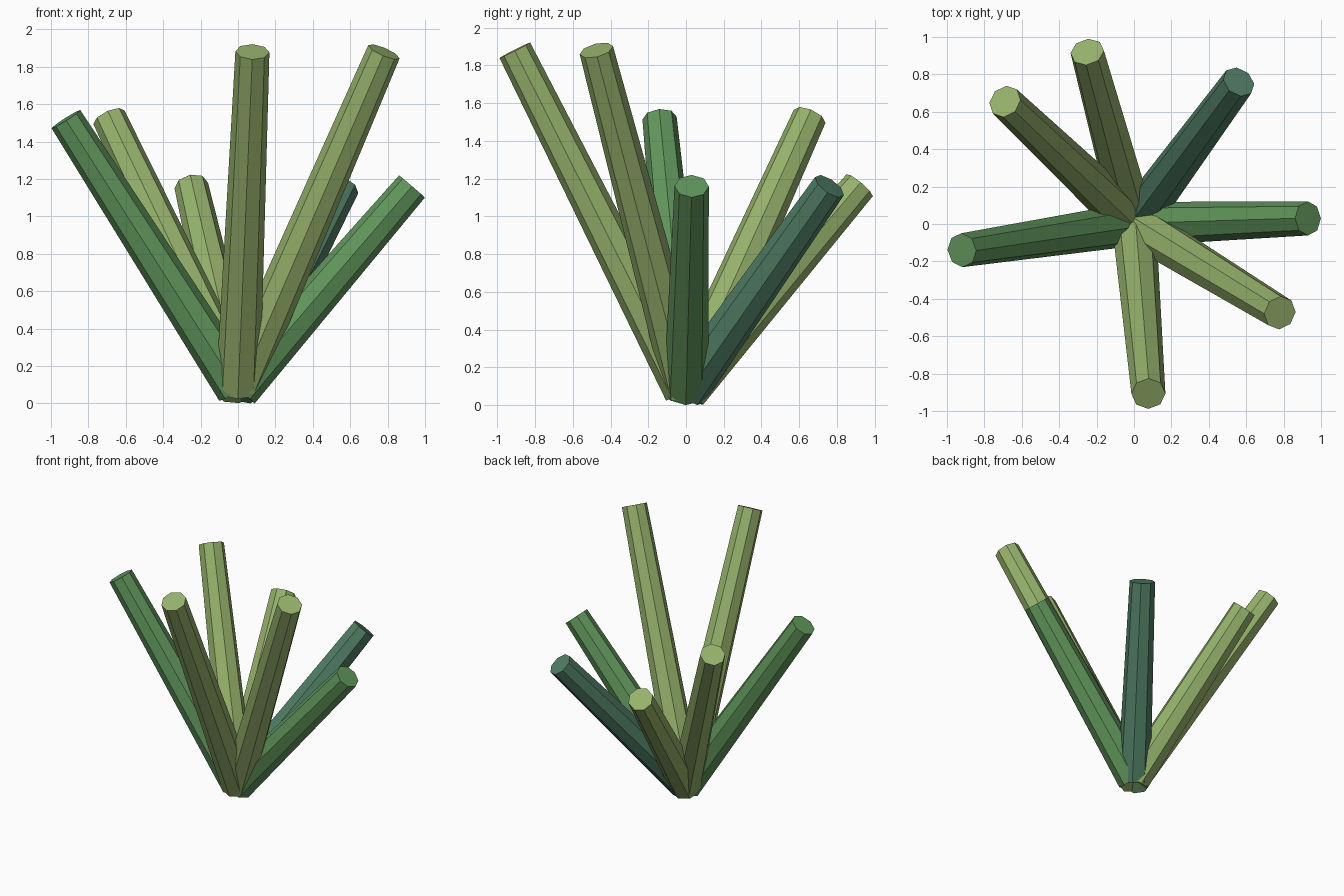
import bpy
from mathutils import Vector

if "Cube" in bpy.data.objects:
    bpy.data.objects.remove(bpy.data.objects["Cube"])

R_BASE, R_TIP, SIDES = 0.118, 0.091, 8
BASE = Vector((0, 0, 0.077))   # all stalks spread from one point


def material(name, srgb):
    m = bpy.data.materials.new(name)
    lin = [((c / 255 + 0.055) / 1.055) ** 2.4 for c in srgb]
    m.diffuse_color = (*lin, 1)
    m.use_nodes = True
    m.node_tree.nodes["Principled BSDF"].inputs["Base Color"].default_value = m.diffuse_color
    return m


olive = material("light_olive", (150, 178, 108))
green = material("leaf_green", (97, 150, 92))
teal = material("teal_green", (80, 125, 100))

# stalk tips and colours, anticlockwise from the right
stalks = [
    ((0.93, 0.03, 1.16), green),
    ((0.56, 0.76, 1.16), teal),
    ((-0.25, 0.92, 1.165), olive),
    ((-0.69, 0.655, 1.53), olive),
    ((-0.92, -0.14, 1.52), green),
    ((0.077, -0.907, 1.88), olive),
    ((0.78, -0.475, 1.88), olive),
]

for i, (tip, mat) in enumerate(stalks):
    tip = Vector(tip)
    axis = tip - BASE
    # tapered eight-sided stalk, leaned from upright onto its axis
    bpy.ops.mesh.primitive_cone_add(vertices=SIDES, radius1=R_BASE, radius2=R_TIP,
                                    depth=axis.length, location=(BASE + tip) / 2)
    ob = bpy.context.object
    ob.name = f"stalk_{i + 1}"
    ob.rotation_mode = 'QUATERNION'
    ob.rotation_quaternion = Vector((0, 0, 1)).rotation_difference(axis)
    ob.data.materials.append(mat)
